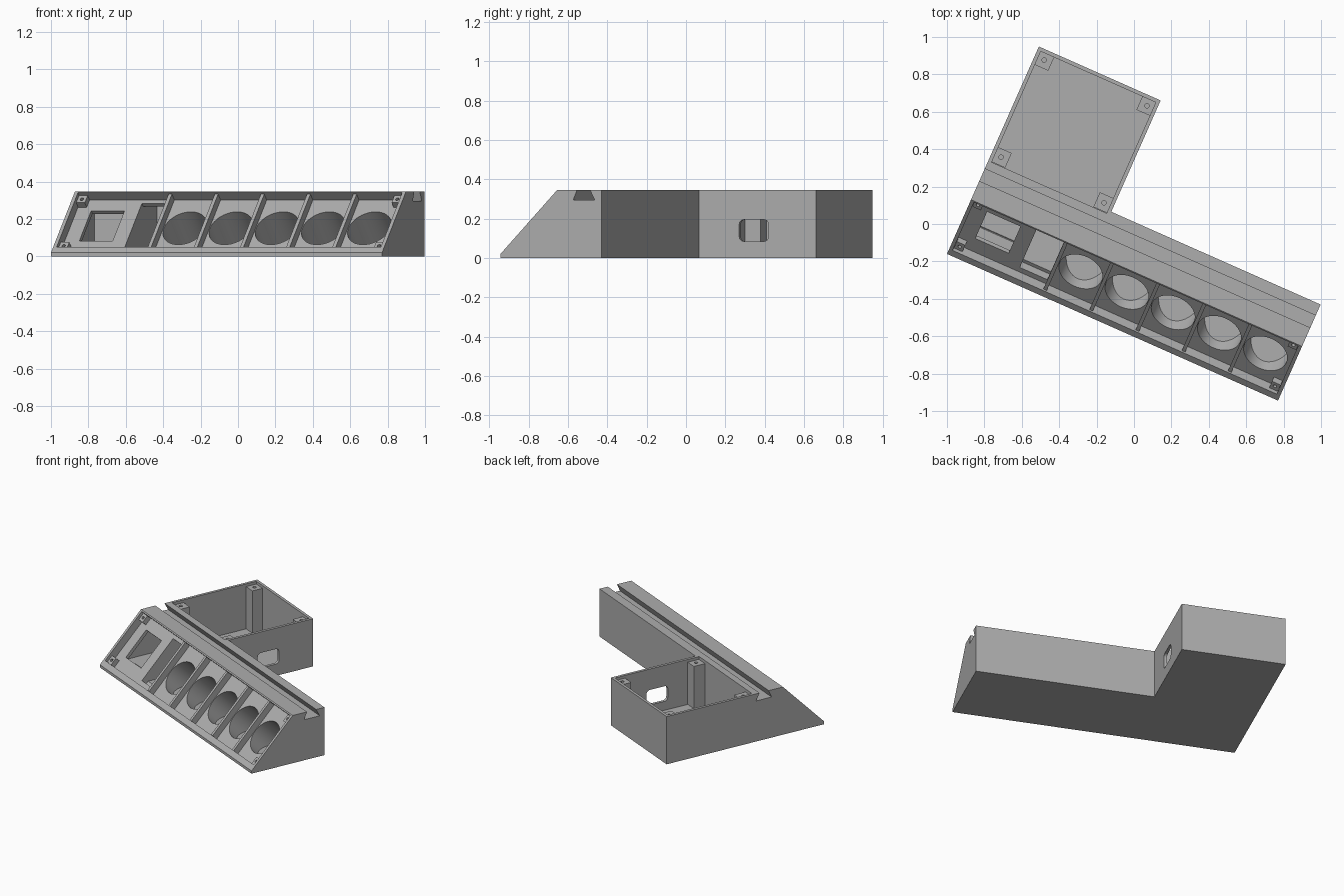
import bpy, bmesh, math
from mathutils import Matrix, Vector

cube = bpy.data.objects.get("Cube")
if cube:
    bpy.data.objects.remove(cube)

grey = bpy.data.materials.new("plain grey")
grey.use_nodes = True
grey.diffuse_color = (0.42, 0.42, 0.42, 1)
grey.node_tree.nodes["Principled BSDF"].inputs["Base Color"].default_value = grey.diffuse_color

# Working frame: x along the bar, y depth, z up; turned into place at the end
PLACE = Matrix.Translation((-1.0, -0.16, 0)) @ Matrix.Rotation(math.radians(-23.9), 4, "Z")
LENGTH, DEPTH, HEIGHT, WALL, FLOOR = 1.936, 0.562, 0.347, 0.02, 0.02
BOX_W, BOX_BACK = 0.712, 1.213
LIP, SLOPE_TOP = 0.02, 0.317
ANGLE = math.atan2(HEIGHT - LIP, SLOPE_TOP)
RECESS = -0.055
CELL, FIRST_RIB = 0.27, 0.557


def slope(s, n):
    """Depth and height of a point s up the sloping face and n out of it."""
    c, k = math.cos(ANGLE), math.sin(ANGLE)
    return (s * c - n * k, LIP + s * k + n * c)


def finish(name, bm):
    bmesh.ops.recalc_face_normals(bm, faces=bm.faces)
    mesh = bpy.data.meshes.new(name)
    bm.to_mesh(mesh)
    bm.free()
    mesh.materials.append(grey)
    obj = bpy.data.objects.new(name, mesh)
    bpy.context.collection.objects.link(obj)
    return obj


def prism(name, profile, x0, x1):
    """Extrude a depth/height profile along the bar."""
    bm = bmesh.new()
    face = bm.faces.new([bm.verts.new((x0, y, z)) for y, z in profile])
    ext = bmesh.ops.extrude_face_region(bm, geom=[face])["geom"]
    verts = [v for v in ext if isinstance(v, bmesh.types.BMVert)]
    bmesh.ops.translate(bm, verts=verts, vec=(x1 - x0, 0, 0))
    return finish(name, bm)


def block(name, x0, x1, y0, y1, z0, z1):
    return prism(name, [(y0, z0), (y1, z0), (y1, z1), (y0, z1)], x0, x1)


def slope_block(name, x0, x1, s0, s1, n0, n1):
    return prism(name, [slope(s0, n0), slope(s1, n0), slope(s1, n1), slope(s0, n1)], x0, x1)


def cylinder(name, x, y, z, radius, depth, tilt=0.0, floor=None, sides=48):
    bm = bmesh.new()
    mat = Matrix.Translation((x, y, z)) @ Matrix.Rotation(tilt, 4, "X")
    bmesh.ops.create_cone(bm, cap_ends=True, segments=sides, radius1=radius,
                          radius2=radius, depth=depth, matrix=mat)
    if floor is not None:
        cut = bmesh.ops.bisect_plane(bm, geom=bm.verts[:] + bm.edges[:] + bm.faces[:],
                                     plane_co=(0, 0, floor), plane_no=(0, 0, 1), clear_inner=True)
        edges = [e for e in cut["geom_cut"] if isinstance(e, bmesh.types.BMEdge)]
        bmesh.ops.holes_fill(bm, edges=edges)
    return finish(name, bm)


def combine(obj, other, operation="DIFFERENCE"):
    other.hide_render = True
    mod = obj.modifiers.new("cut", "BOOLEAN")
    mod.operation, mod.solver, mod.object = operation, "EXACT", other
    bpy.context.view_layer.objects.active = obj
    bpy.ops.object.modifier_apply(modifier=mod.name)
    bpy.data.objects.remove(other)


parts = []

# Wedge bar with a dovetail groove along its top, joined to the rear box
body = prism("housing", [(0, 0), (DEPTH, 0), (DEPTH, HEIGHT), (0.498, HEIGHT), (0.525, 0.295),
                         (0.405, 0.295), (0.427, HEIGHT), (SLOPE_TOP, HEIGHT), (0, LIP)], 0, LENGTH)
combine(body, block("box", 0, BOX_W, 0.55, BOX_BACK, 0, HEIGHT), "UNION")
combine(body, block("box_hollow", WALL, BOX_W - WALL, 0.545, BOX_BACK - WALL, FLOOR, 0.5))

# Cable opening with rounded corners in the side of the box
port = []
for cy, cz, start in ((0.925, 0.17, 0), (0.811, 0.17, 90), (0.811, 0.11, 180), (0.925, 0.11, 270)):
    for step in range(5):
        a = math.radians(start + step * 22.5)
        port.append((cy + 0.025 * math.cos(a), cz + 0.025 * math.sin(a)))
combine(body, prism("port_cutter", port, 0.65, 0.75))

# Sunken face panel, display window and the hollow behind it
combine(body, slope_block("recess_cutter", WALL, LENGTH - WALL, 0.042, 0.446, RECESS, 0.1))
hollow = [(0.11, FLOOR), (0.53, FLOOR), (0.53, 0.27), (0.352, 0.27)]
combine(body, prism("display_hollow", hollow, WALL, 0.37))
combine(body, slope_block("display_window", 0.105, 0.3, 0.14, 0.365, -0.15, 0.05))

# Open bay beside the display
combine(body, prism("bay_hollow", hollow, 0.385, 0.546))
combine(body, slope_block("bay_opening", 0.385, 0.546, 0.075, 0.42, -0.1, 0.05))

# Five round bores square to the slope, stopping at the floor
for i in range(5):
    y, z = slope(0.235, -0.25)
    combine(body, cylinder("bore", FIRST_RIB + CELL * (i + 0.5), y, z, 0.122, 0.46,
                           ANGLE, FLOOR))
parts.append(body)

# Ribs between the bores
for i in range(5):
    x = FIRST_RIB + CELL * i
    parts.append(slope_block("rib", x - 0.01, x + 0.01, 0.043, 0.445, RECESS - 0.003, -0.01))

# Screw bosses in the corners of the sunken panel
for x in (0.046, LENGTH - 0.046):
    for s in (0.07, 0.418):
        boss = slope_block("panel_boss", x - 0.025, x + 0.025, s - 0.027, s + 0.027,
                           RECESS - 0.002, -0.02)
        y, z = slope(s, -0.02)
        combine(boss, cylinder("screw_hole", x, y, z, 0.01, 0.05, ANGLE, sides=16))
        parts.append(boss)

# Corner posts for the box lid
for x in (0.055, BOX_W - 0.055):
    for y in (0.59, BOX_BACK - 0.055):
        post = block("lid_post", x - 0.043, x + 0.043, y - 0.043, y + 0.043, 0.01, 0.327)
        combine(post, cylinder("screw_hole", x, y, 0.327, 0.012, 0.1, sides=16))
        parts.append(post)

# Smooth the bores, keep edges sharp, and turn everything into place
bpy.ops.object.select_all(action="DESELECT")
for obj in parts:
    obj.data.transform(PLACE)
    obj.select_set(True)
bpy.context.view_layer.objects.active = body
bpy.ops.object.shade_smooth_by_angle(angle=math.radians(30))
